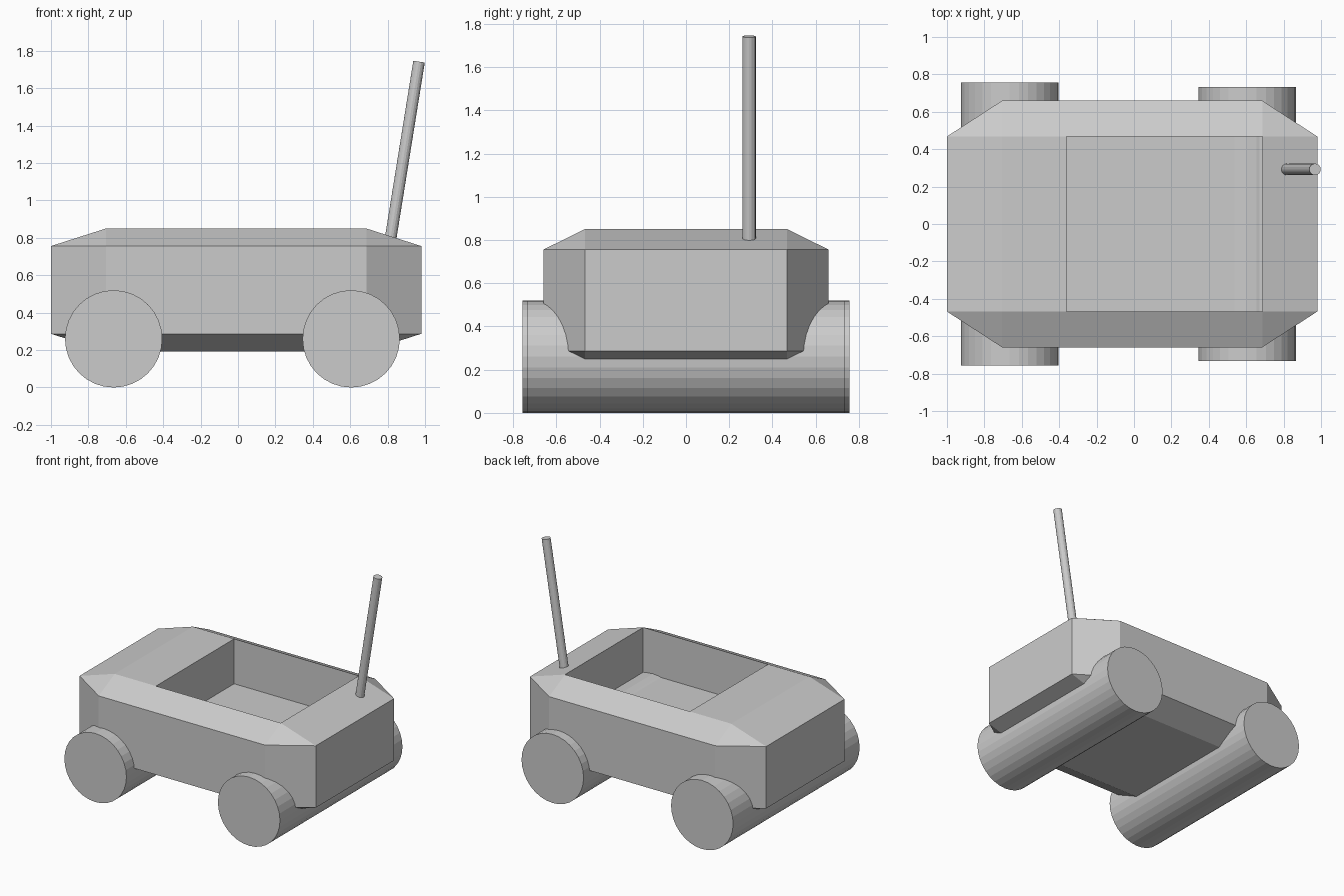
import bpy, bmesh
from mathutils import Vector

if "Cube" in bpy.data.objects:
    bpy.data.objects.remove(bpy.data.objects["Cube"])


def add_object(name, bm):
    bmesh.ops.recalc_face_normals(bm, faces=bm.faces)
    mesh = bpy.data.meshes.new(name)
    bm.to_mesh(mesh)
    bm.free()
    obj = bpy.data.objects.new(name, mesh)
    bpy.context.collection.objects.link(obj)
    return obj


def rod(name, start, end, radius, sides):
    """Capped cylinder running from start to end."""
    start, end = Vector(start), Vector(end)
    axis = end - start
    bm = bmesh.new()
    bmesh.ops.create_cone(bm, cap_ends=True, segments=sides, radius1=radius,
                          radius2=radius, depth=axis.length)
    obj = add_object(name, bm)
    obj.location = (start + end) / 2
    obj.rotation_mode = 'QUATERNION'
    obj.rotation_quaternion = axis.to_track_quat('Z', 'Y')
    return obj


# Body: chamfered box made from two octagon rings and two inset rectangles
X, Y = 0.99, 0.659           # outer half sizes
XI, YI = 0.696, 0.468        # half sizes inside the chamfer
CX = -0.01
rect = [(XI, YI), (-XI, YI), (-XI, -YI), (XI, -YI)]
octagon = [(sx * a, sy * b) for sx in (1, -1) for sy in (1, -1)
           for a, b in ((X, YI), (XI, Y))]
bm = bmesh.new()
for outline, z in ((rect, 0.193), (octagon, 0.287), (octagon, 0.756), (rect, 0.85)):
    for x, y in outline:
        bm.verts.new((x + CX, y, z))
bmesh.ops.convex_hull(bm, input=bm.verts)
bmesh.ops.dissolve_limit(bm, angle_limit=0.02, verts=bm.verts, edges=bm.edges)

# Cargo bed: split the top face, then sink its larger part
top = max(bm.faces, key=lambda f: f.calc_center_median().z)
bmesh.ops.bisect_plane(bm, geom=[top] + list(top.edges) + list(top.verts),
                       plane_co=(-0.36, 0, 0), plane_no=(1, 0, 0))
bed = max((f for f in bm.faces if all(v.co.z > 0.84 for v in f.verts)),
          key=lambda f: f.calc_center_median().x)
sunk = bmesh.ops.extrude_face_region(bm, geom=[bed])["geom"]
bmesh.ops.translate(bm, vec=(0, 0, -0.34),
                    verts=[v for v in sunk if isinstance(v, bmesh.types.BMVert)])
if bed.is_valid:
    bmesh.ops.delete(bm, geom=[bed], context='FACES_ONLY')
add_object("body", bm)

# Wheel rollers, each spanning the full width
for name, x, half in (("left_roller", -0.665, 0.757), ("right_roller", 0.605, 0.733)):
    rod(name, (x, -half, 0.26), (x, half, 0.26), 0.26, 32)

# Leaning antenna
rod("antenna", (0.81, 0.292, 0.76), (0.968, 0.292, 1.742), 0.031, 16)
